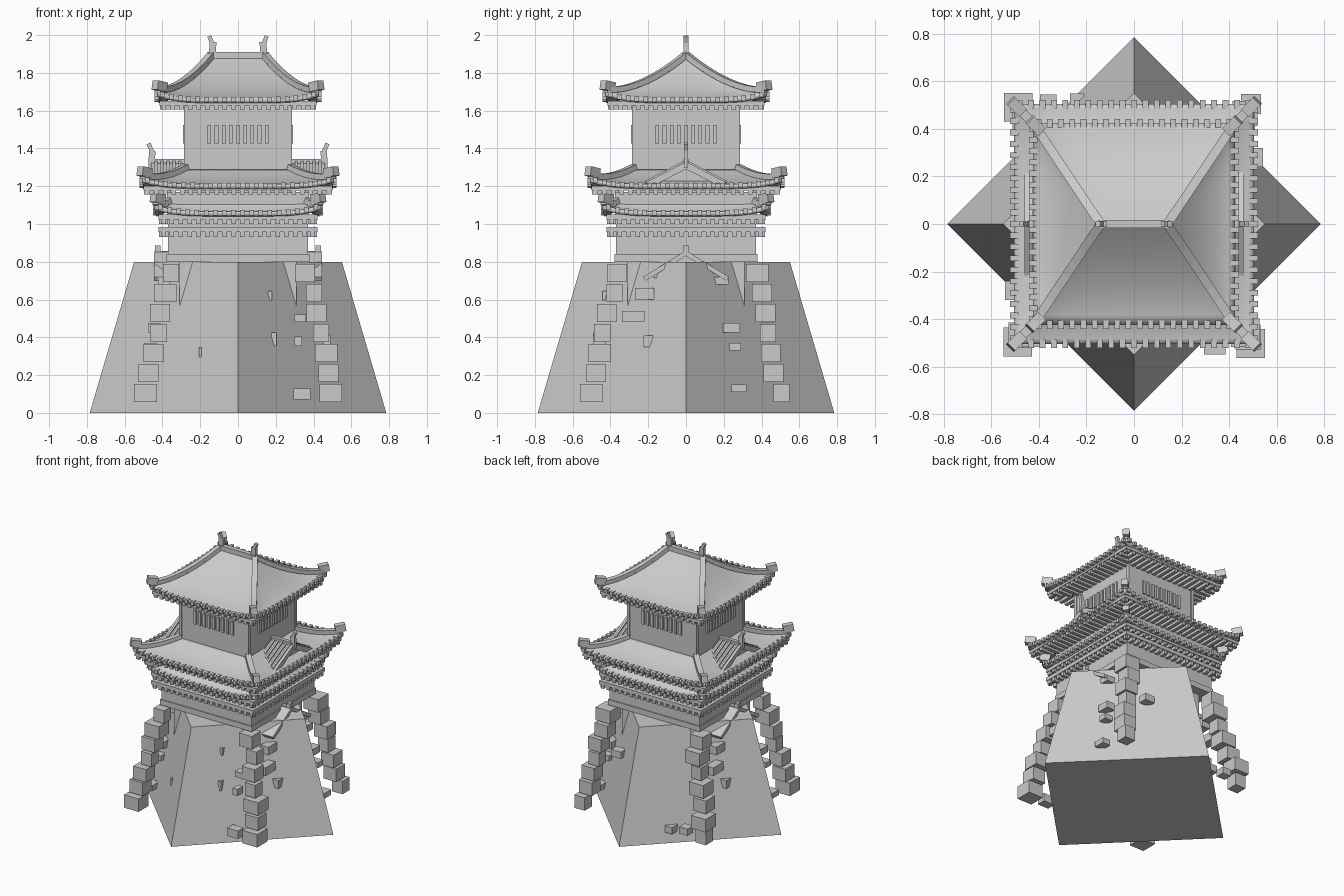
import bpy, bmesh, math, random
from mathutils import Vector, Matrix

random.seed(4)
cube = bpy.data.objects.get("Cube")
if cube:
    bpy.data.objects.remove(cube, do_unlink=True)

GREY = (0.6, 0.6, 0.6, 1)
grey = bpy.data.materials.new("plain grey")
grey.diffuse_color = GREY
grey.use_nodes = True
grey.node_tree.nodes["Principled BSDF"].inputs["Base Color"].default_value = GREY

TURNS = [Matrix.Rotation(k * math.pi / 2, 4, "Z") for k in range(4)]
SIDES = (TURNS[0], TURNS[2])


def finish(name, bm):
    mesh = bpy.data.meshes.new(name)
    bm.to_mesh(mesh)
    bm.free()
    mesh.materials.append(grey)
    ob = bpy.data.objects.new(name, mesh)
    bpy.context.collection.objects.link(ob)
    return ob


def bar(bm, p, q, w, h, turn=TURNS[0]):
    """Box running from p to q, w wide sideways and h thick."""
    p, q = Vector(p), Vector(q)
    d = (q - p).normalized()
    side = d.cross(Vector((0, 0, 1)))
    side = side.normalized() if side.length > 0.01 else Vector((1, 0, 0))
    axes = Matrix((side * w, d * (q - p).length, side.cross(d) * h)).transposed()
    m = Matrix.Translation((p + q) / 2) @ axes.to_4x4()
    bmesh.ops.create_cube(bm, size=1, matrix=turn @ m)


def block(name, half, z0, z1):
    bm = bmesh.new()
    bar(bm, (0, 0, z0), (0, 0, z1), 2 * half, 2 * half)
    return finish(name, bm)


# Stone base, turned so its corners lie on the axes
bm = bmesh.new()
bmesh.ops.create_cone(bm, cap_ends=True, segments=4, radius1=0.785, radius2=0.55,
                      depth=0.8, matrix=Matrix.Translation((0, 0, 0.4)))
finish("stone_base", bm)

# Stepped columns of corner stones
bm = bmesh.new()
for turn in TURNS:
    for i in range(7):
        z = 0.105 + i * 0.106
        r = 0.52 - 0.205 * z
        w = random.choice((0.085, 0.105, 0.12))
        x, y = (r + random.uniform(-0.015, 0.015) for _ in "xy")
        bar(bm, (x, y, z - 0.048), (x, y, z + 0.048), w, w, turn)
finish("corner_stones", bm)

# Loose stones standing out of the base: position along side, height, width, tallness
FRONT = [(0.34, 0.1, 0.09, 0.06), (0.19, 0.39, 0.025, 0.07), (0.33, 0.5, 0.06, 0.04),
         (0.32, 0.38, 0.04, 0.05), (0.17, 0.62, 0.02, 0.05), (-0.2, 0.32, 0.015, 0.05)]
RIGHT = [(-0.22, 0.63, 0.1, 0.06), (-0.28, 0.51, 0.12, 0.06), (-0.2, 0.38, 0.05, 0.06),
         (0.24, 0.45, 0.09, 0.05), (0.26, 0.35, 0.06, 0.04), (0.28, 0.13, 0.08, 0.04),
         (0.18, 0.7, 0.09, 0.04), (-0.15, 0.73, 0.04, 0.03)]
BACK = [(0.24, 0.1, 0.06, 0.05), (0.36, 0.12, 0.07, 0.05), (-0.25, 0.5, 0.08, 0.05)]
bm = bmesh.new()
for turn, stones in zip(TURNS, (RIGHT, BACK, RIGHT, FRONT)):
    for y, z, w, h in stones:
        r = 0.555 - 0.208 * z
        bar(bm, (r - 0.05, y, z), (r + 0.015, y, z), w, h, turn)
finish("loose_stones", bm)

# Walls of each storey
block("foundation_wall", 0.31, 0.56, 0.9)
block("lower_wall", 0.37, 0.8, 1.0)
block("middle_wall", 0.375, 1.0, 1.17)
block("upper_wall", 0.28, 1.17, 1.63)

# Frames around the lower and upper walls
bm = bmesh.new()
for turn in TURNS:
    bar(bm, (0.372, -0.376, 0.82), (0.372, 0.376, 0.82), 0.012, 0.04, turn)
    bar(bm, (0.275, 0.275, 1.25), (0.275, 0.275, 1.62), 0.022, 0.022, turn)
finish("wall_frames", bm)

# Slatted windows
bm = bmesh.new()
for turn in TURNS:
    for i in range(9):
        y = (i - 4) * 0.038
        bar(bm, (0.283, y, 1.425), (0.283, y, 1.525), 0.018, 0.02, turn)
finish("window_slats", bm)


def eaves(name, half, wall, z0, z1):
    """Flat soffit with rafters beneath it."""
    mid = (z0 + z1) / 2
    block(name + "_soffit", half, mid, z1)
    bm = bmesh.new()
    n = round(half / 0.023)
    for turn in TURNS:
        for i in range(n):
            y = -half + (i + 0.5) * 2 * half / n
            start = max(wall - 0.02, abs(y))
            if half - start > 0.01:
                bar(bm, (start, y, (z0 + mid) / 2), (half - 0.003, y, (z0 + mid) / 2),
                    0.024, mid - z0, turn)
    finish(name + "_rafters", bm)


def roof(name, inner, outer, top, eave, lift):
    """Swept hipped roof with upturned corners, hip ridges and eave tiles."""
    ix, iy = inner

    def point(k, s, t):
        a = Vector((ix, iy * s, 0)) if k % 2 == 0 else Vector((iy, ix * s, 0))
        if k % 2:
            a = Vector((iy, ix * s, 0))
        p = a.lerp(Vector((outer, outer * s, 0)), t)
        p.z = eave + (top - eave) * (1 - t) ** 1.6 + lift * abs(s) ** 5 * t ** 2
        return TURNS[k] @ p

    bm = bmesh.new()
    ns, nt = 20, 10
    for k in range(4):
        grid = [[bm.verts.new(point(k, 2 * i / ns - 1, j / nt)) for j in range(nt + 1)]
                for i in range(ns + 1)]
        for i in range(ns):
            for j in range(nt):
                bm.faces.new((grid[i][j], grid[i][j + 1], grid[i + 1][j + 1], grid[i + 1][j]))
    bmesh.ops.remove_doubles(bm, verts=bm.verts, dist=0.0005)
    ob = finish(name, bm)
    solid = ob.modifiers.new("thickness", "SOLIDIFY")
    solid.thickness = 0.025
    bpy.ops.object.select_all(action="DESELECT")
    ob.select_set(True)
    bpy.context.view_layer.objects.active = ob
    bpy.ops.object.shade_smooth_by_angle(angle=math.radians(30))

    ridges, tiles = bmesh.new(), bmesh.new()
    n = round(outer / 0.024)
    up = Vector((0, 0, 0.012))
    for k, turn in enumerate(TURNS):
        hip = [point(k, 1, j / 8) + up for j in range(9)]
        for p, q in zip(hip, hip[1:]):
            bar(ridges, p, q, 0.038, 0.03)
        # Curled end on each hip
        tip = hip[-1]
        out = Vector((tip.x, tip.y, 0)).normalized()
        bar(ridges, tip - out * 0.05 + up, tip + out * 0.02 + up * 2, 0.045, 0.05)
        for i in range(n):
            p = point(k, 2 * (i + 0.5) / n - 1, 1)
            p.z -= 0.006
            normal = turn @ Vector((1, 0, 0))
            bar(tiles, p - normal * 0.02, p + normal * 0.016, 0.024, 0.028)
    finish(name + "_hip_ridges", ridges)
    finish(name + "_eave_tiles", tiles)


roof("lower_roof", (0.365, 0.365), 0.435, 1.115, 1.065, 0.04)
roof("middle_roof", (0.275, 0.275), 0.505, 1.29, 1.21, 0.035)
roof("top_roof", (0.14, 0.0), 0.425, 1.885, 1.665, 0.035)
eaves("base_eaves", 0.42, 0.37, 0.93, 0.985)
eaves("lower_eaves", 0.42, 0.37, 1.0, 1.05)
eaves("middle_eaves", 0.5, 0.375, 1.155, 1.2)
eaves("top_eaves", 0.415, 0.28, 1.605, 1.65)

# Top ridge with a leaning finial at each end
bm = bmesh.new()
bar(bm, (-0.15, 0, 1.893), (0.15, 0, 1.893), 0.035, 0.035)
for turn in SIDES:
    bar(bm, (0.137, 0, 1.88), (0.132, 0, 1.965), 0.025, 0.036, turn)
    bar(bm, (0.135, 0, 1.95), (0.152, 0, 1.995), 0.024, 0.022, turn)
finish("top_ridge", bm)


def gable(name, x0, x1, apex, foot, half, ribs):
    """Pair of side dormers with sloping roofs, bargeboards and finials."""
    bm = bmesh.new()
    mid, depth = (x0 + x1) / 2, x1 - x0
    for turn in SIDES:
        for s in (-1, 1):
            bar(bm, (mid, 0, apex), (mid, s * half, foot), depth, 0.015, turn)
            bar(bm, (x1, 0, apex - 0.008), (x1, s * half, foot - 0.008), 0.022, 0.035, turn)
            for i in range(ribs):
                x = x0 + (i + 0.5) * depth / ribs
                bar(bm, (x, 0, apex + 0.01), (x, s * half, foot + 0.01), 0.014, 0.02, turn)
        bar(bm, (x0, 0, apex + 0.012), (x1, 0, apex + 0.012), 0.026, 0.026, turn)
        bar(bm, (x1 + 0.008, 0, apex - 0.02), (x1 + 0.004, 0, apex + 0.07), 0.022, 0.034, turn)
        bar(bm, (x1 + 0.002, 0, apex + 0.06), (x1 + 0.024, 0, apex + 0.108), 0.022, 0.022, turn)
        # Triangular end wall
        corners = ((0, apex), (-half, foot), (half, foot))
        bm.faces.new([bm.verts.new(turn @ Vector((x1 - 0.03, y, z))) for y, z in corners])
    finish(name, bm)


gable("middle_gables", 0.26, 0.45, 1.318, 1.21, 0.21, 6)

# Small porch roofs over the base
bm = bmesh.new()
for turn in SIDES:
    for s in (-1, 1):
        bar(bm, (0.4, 0, 0.845), (0.4, s * 0.22, 0.71), 0.09, 0.025, turn)
    bar(bm, (0.36, 0, 0.848), (0.44, 0, 0.848), 0.03, 0.02, turn)
    bar(bm, (0.425, 0, 0.84), (0.425, 0, 0.885), 0.03, 0.03, turn)
finish("porch_roofs", bm)
